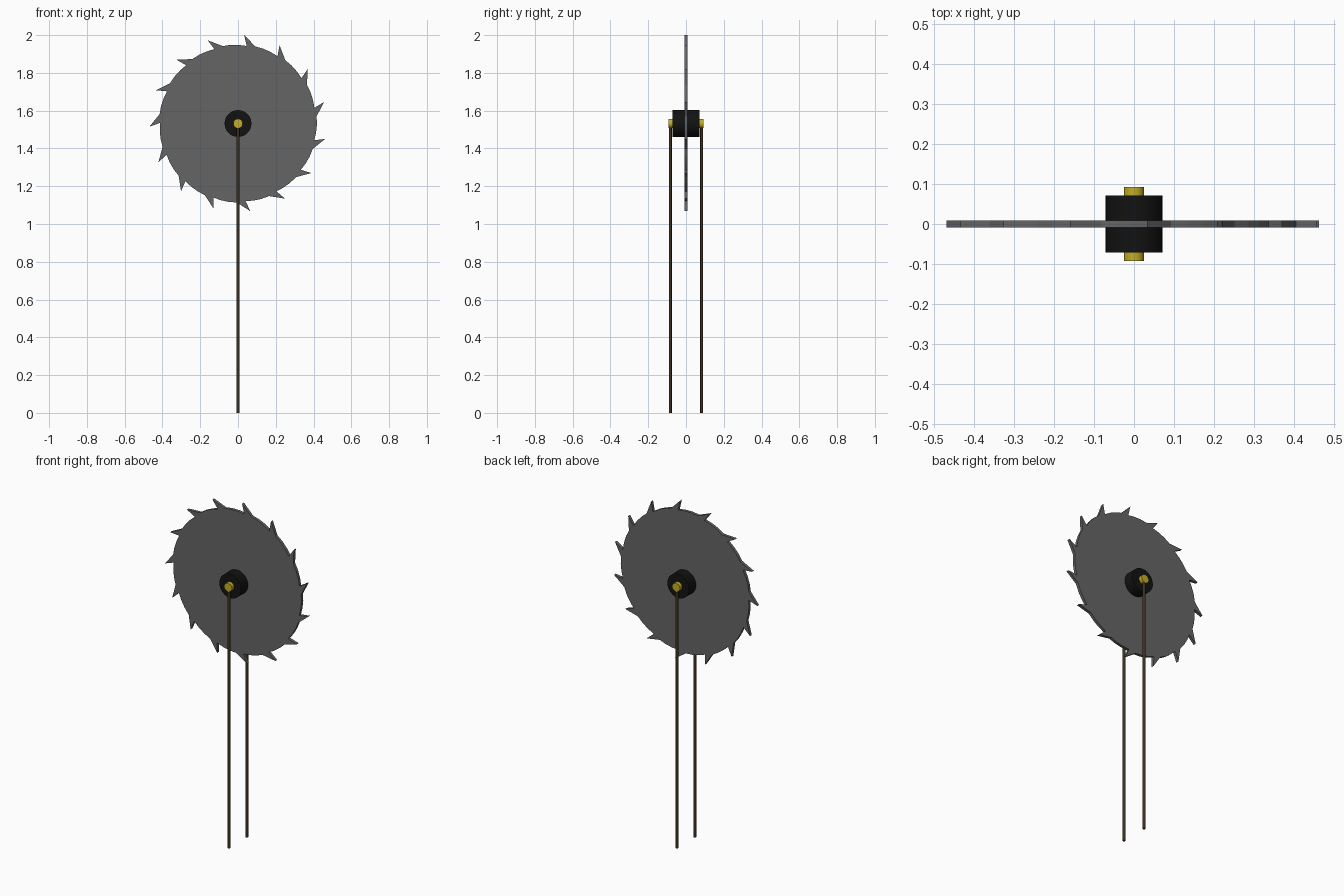
import bpy, bmesh
from math import sin, cos, radians, pi

if "Cube" in bpy.data.objects:
    bpy.data.objects.remove(bpy.data.objects["Cube"])

CZ = 1.532  # height of the axle


def material(name, rgb):
    m = bpy.data.materials.new(name)
    m.diffuse_color = (*rgb, 1)
    m.use_nodes = True
    m.node_tree.nodes["Principled BSDF"].inputs["Base Color"].default_value = m.diffuse_color
    return m


steel = material("dark_steel", (0.13, 0.13, 0.13))
black = material("black", (0.006, 0.006, 0.006))
brass = material("yellow_metal", (0.55, 0.42, 0.02))
wood = material("dark_wood", (0.045, 0.03, 0.012))


def cylinder(name, r, length, loc, mat, sides=32, along_y=True):
    bpy.ops.mesh.primitive_cylinder_add(
        vertices=sides, radius=r, depth=length, location=loc,
        rotation=(pi / 2 if along_y else 0, 0, 0))
    ob = bpy.context.object
    ob.name = name
    ob.data.materials.append(mat)
    bpy.ops.object.shade_smooth_by_angle(angle=radians(35))
    return ob


# Saw blade: toothed outline, extruded (tip, tooth back, gullet, next tip...)
TEETH, THICK = 15, 0.017
TOOTH = [(0, 0.469), (-8.8, 0.418), (-14.7, 0.418), (-20.6, 0.416), (-26.4, 0.413)]
bm = bmesh.new()
outline = []
for i in range(TEETH):
    for da, r in TOOTH:
        a = radians(86 - 24 * i + da)
        outline.append(bm.verts.new((r * cos(a), -THICK / 2, CZ + r * sin(a))))
face = bm.faces.new(outline)
ext = bmesh.ops.extrude_face_region(bm, geom=[face], use_keep_orig=True)
new_verts = [g for g in ext["geom"] if isinstance(g, bmesh.types.BMVert)]
bmesh.ops.translate(bm, verts=new_verts, vec=(0, THICK, 0))
bmesh.ops.recalc_face_normals(bm, faces=bm.faces)
mesh = bpy.data.meshes.new("saw_blade")
bm.to_mesh(mesh)
bm.free()
mesh.materials.append(steel)
blade = bpy.data.objects.new("saw_blade", mesh)
bpy.context.collection.objects.link(blade)

# Hub and axle
cylinder("hub", 0.071, 0.143, (0, 0, CZ), black)
cylinder("axle", 0.025, 0.186, (0, 0, CZ), brass)

# Two thin support posts
for side, y in (("front", -0.083), ("back", 0.083)):
    cylinder(side + "_post", 0.008, CZ, (0, y, CZ / 2), wood, 16, False)
